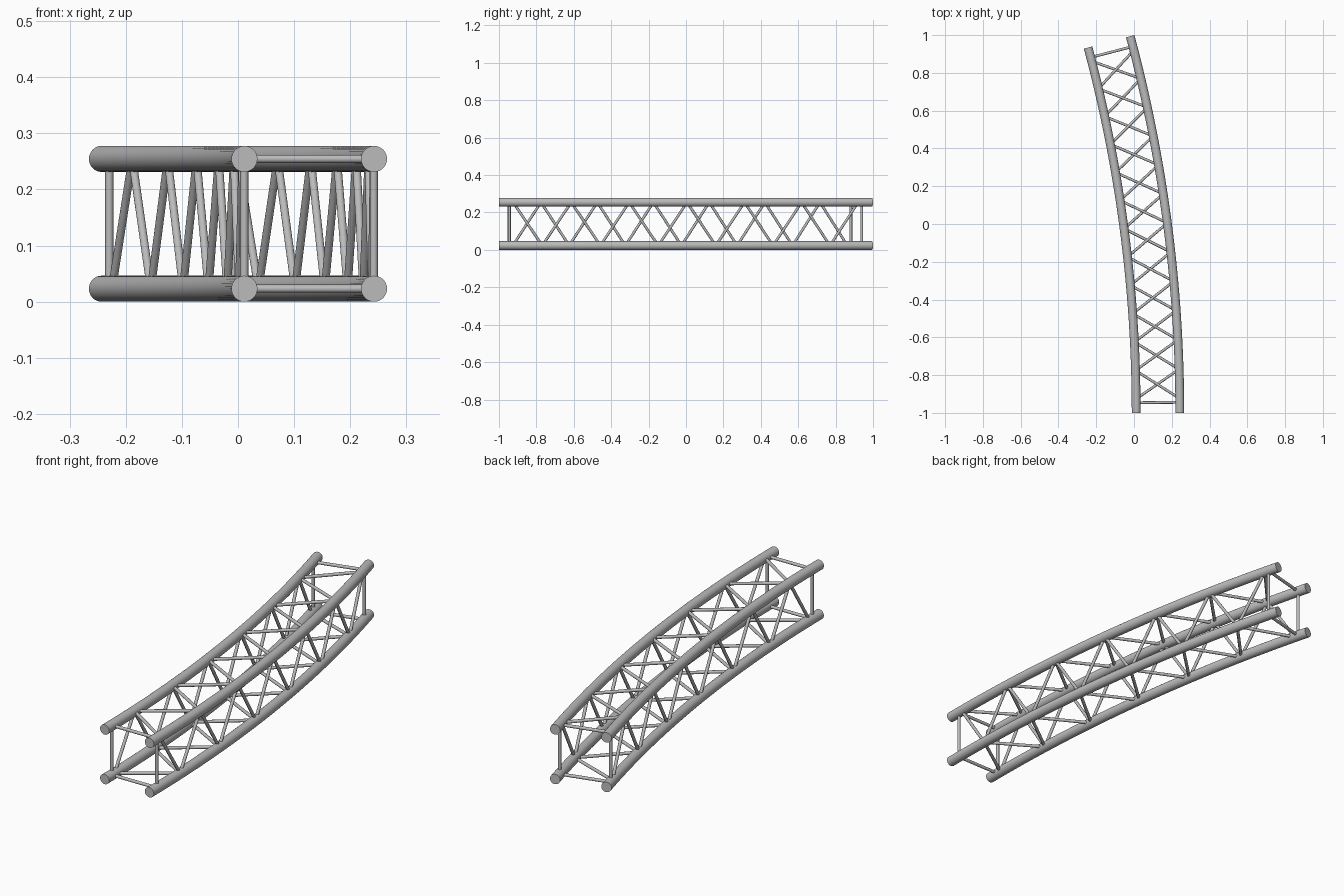
import bpy, bmesh, math
from mathutils import Vector, Matrix

cube = bpy.data.objects.get("Cube")
if cube:
    bpy.data.objects.remove(cube, do_unlink=True)

# Overall dimensions
SWEEP = math.radians(15)
R_OUT, DEPTH = 7.704, 0.231
R_IN = R_OUT - DEPTH
R_MID = (R_OUT + R_IN) / 2
CENTRE_X = 0.2424 - R_OUT
CHORD_R, ROD_R = 0.0232, 0.0072
Z_LOW, Z_HIGH = 0.0232, 0.2545
BAYS = 12
POST_ANGLE = 0.055 / R_MID
LACE_ANGLE = 0.075 / R_MID

grey = bpy.data.materials.new("aluminium_grey")
grey.use_nodes = True
colour = (0.5, 0.5, 0.5, 1)
grey.diffuse_color = colour
grey.node_tree.nodes["Principled BSDF"].inputs["Base Color"].default_value = colour


def arc_point(radius, angle, z):
    return Vector((CENTRE_X + radius * math.cos(angle), radius * math.sin(angle) - 1, z))


def finish(name, bm):
    bmesh.ops.recalc_face_normals(bm, faces=bm.faces)
    mesh = bpy.data.meshes.new(name)
    bm.to_mesh(mesh)
    bm.free()
    mesh.materials.append(grey)
    obj = bpy.data.objects.new(name, mesh)
    bpy.context.collection.objects.link(obj)
    bpy.ops.object.select_all(action='DESELECT')
    obj.select_set(True)
    bpy.context.view_layer.objects.active = obj
    bpy.ops.object.shade_smooth_by_angle(angle=math.radians(40))


def chord(name, radius, z, steps=32, sides=32):
    """Round tube swept along the arc, with capped ends."""
    bm = bmesh.new()
    rings = []
    for i in range(steps + 1):
        angle = SWEEP * i / steps
        ring = []
        for j in range(sides):
            t = math.tau * j / sides
            ring.append(bm.verts.new(arc_point(
                radius + CHORD_R * math.cos(t), angle, z + CHORD_R * math.sin(t))))
        rings.append(ring)
    for a, b in zip(rings, rings[1:]):
        for j in range(sides):
            k = (j + 1) % sides
            bm.faces.new((a[j], a[k], b[k], b[j]))
    bm.faces.new(rings[0])
    bm.faces.new(rings[-1])
    finish(name, bm)


def rods(name, pairs):
    """Thin round bars between pairs of points."""
    bm = bmesh.new()
    for a, b in pairs:
        d = b - a
        place = Matrix.Translation((a + b) / 2) @ d.to_track_quat('Z', 'Y').to_matrix().to_4x4()
        bmesh.ops.create_cone(bm, cap_ends=True, segments=16, radius1=ROD_R,
                              radius2=ROD_R, depth=d.length, matrix=place)
    finish(name, bm)


def lacing(name, even, odd):
    """Zigzag between two chords, each given as (radius, z)."""
    nodes = []
    for k in range(BAYS + 1):
        angle = LACE_ANGLE + (SWEEP - 2 * LACE_ANGLE) * k / BAYS
        radius, z = odd if k % 2 else even
        nodes.append(arc_point(radius, angle, z))
    rods(name, list(zip(nodes, nodes[1:])))


# Four main chords
corners = {
    "inner_lower": (R_IN, Z_LOW), "inner_upper": (R_IN, Z_HIGH),
    "outer_lower": (R_OUT, Z_LOW), "outer_upper": (R_OUT, Z_HIGH),
}
for label, (radius, z) in corners.items():
    chord(label + "_chord", radius, z)

# Square frames near both ends
loop = [corners[c] for c in ("inner_lower", "outer_lower", "outer_upper", "inner_upper")]
for label, angle in (("front", POST_ANGLE), ("back", SWEEP - POST_ANGLE)):
    pts = [arc_point(r, angle, z) for r, z in loop]
    rods(label + "_end_frame", list(zip(pts, pts[1:] + pts[:1])))

# Diagonal bracing on the four sides, meeting at shared nodes
lacing("inner_bracing", corners["inner_lower"], corners["inner_upper"])
lacing("outer_bracing", corners["outer_upper"], corners["outer_lower"])
lacing("top_bracing", corners["outer_upper"], corners["inner_upper"])
lacing("bottom_bracing", corners["inner_lower"], corners["outer_lower"])
